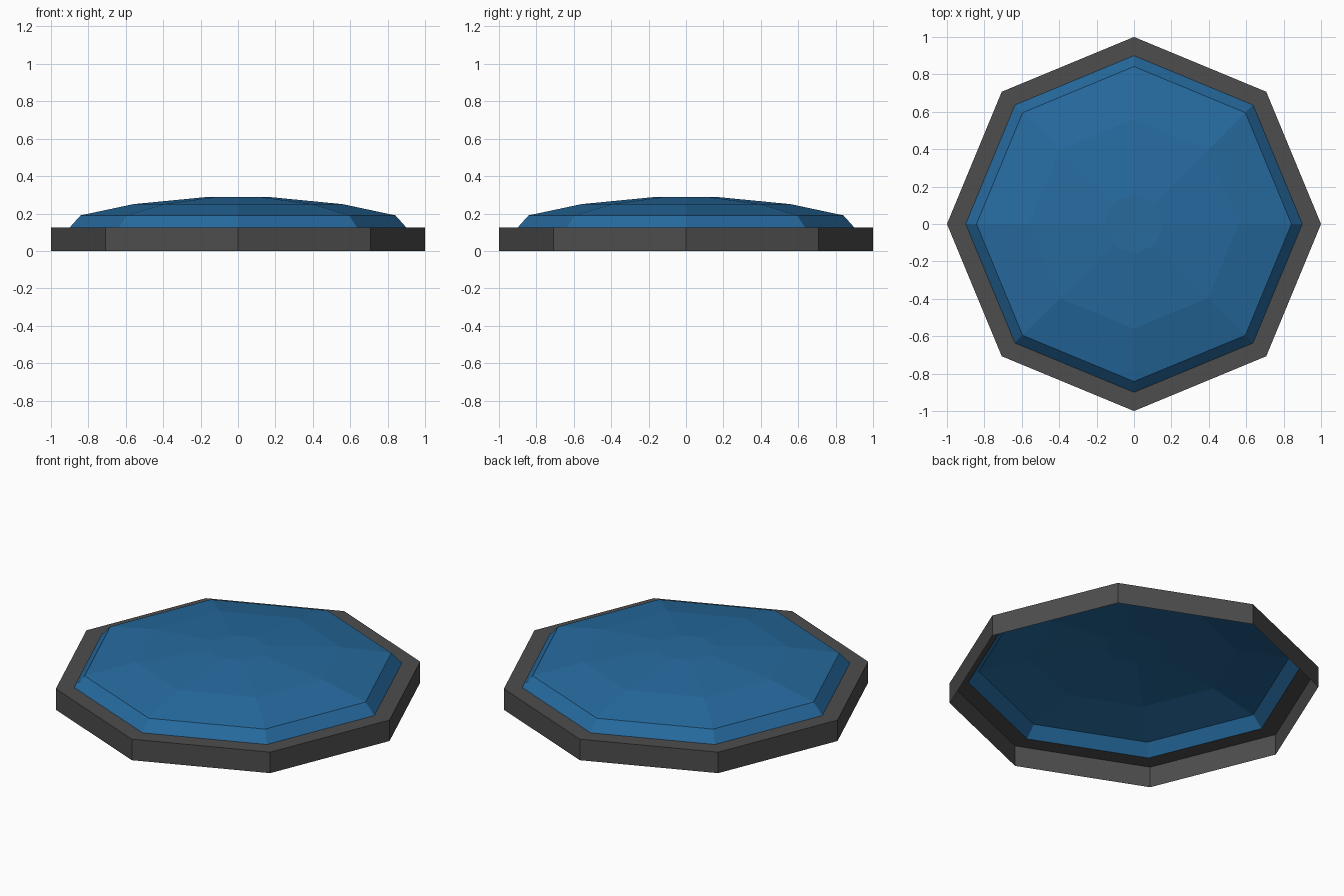
import bpy
from math import cos, sin, tau

SIDES = 8

cube = bpy.data.objects.get("Cube")
if cube:
    bpy.data.objects.remove(cube, do_unlink=True)


def make_material(name, rgb):
    mat = bpy.data.materials.new(name)
    mat.use_nodes = True
    mat.diffuse_color = (*rgb, 1)
    mat.node_tree.nodes["Principled BSDF"].inputs["Base Color"].default_value = (*rgb, 1)
    return mat


def lathe(name, profile, mat, cap=False):
    """Turn (radius, height) points into a faceted open shell, from base to top."""
    verts = [(r * cos(tau * i / SIDES), r * sin(tau * i / SIDES), z)
             for r, z in profile for i in range(SIDES)]
    faces = []
    for ring in range(len(profile) - 1):
        low, high = ring * SIDES, (ring + 1) * SIDES
        for i in range(SIDES):
            j = (i + 1) % SIDES
            faces.append((low + i, low + j, high + j, high + i))
    if cap:
        faces.append(tuple(range(len(verts) - SIDES, len(verts))))
    mesh = bpy.data.meshes.new(name)
    mesh.from_pydata(verts, [], faces)
    mesh.materials.append(mat)
    obj = bpy.data.objects.new(name, mesh)
    bpy.context.collection.objects.link(obj)
    return obj


grey = make_material("dark grey", (0.075, 0.075, 0.075))
blue = make_material("blue", (0.019, 0.145, 0.345))

# Outer wall and flat ledge, open underneath
lathe("rim", [(1, 0), (1, 0.125), (0.9, 0.125)], grey)

# Hollow shallow dome with a bevelled edge and flat crown
lathe("dome", [(0.9, 0.125), (0.842, 0.19), (0.56, 0.25), (0.16, 0.289)], blue, cap=True)
